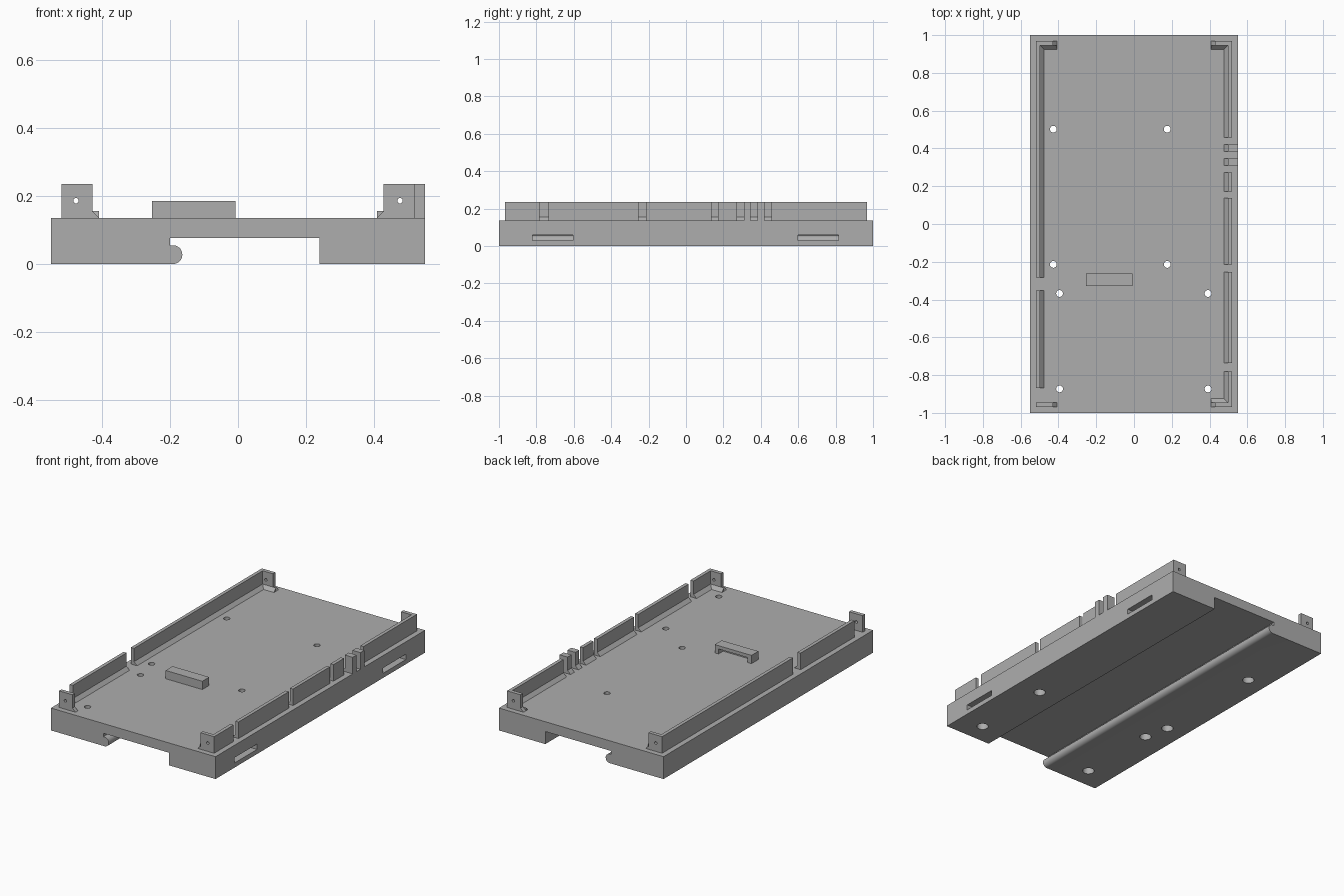
import bpy, bmesh, math
from mathutils import Vector

if "Cube" in bpy.data.objects:
    bpy.data.objects.remove(bpy.data.objects["Cube"])

grey = bpy.data.materials.new("plain grey")
grey.diffuse_color = (0.42, 0.42, 0.42, 1)
grey.use_nodes = True
grey.node_tree.nodes["Principled BSDF"].inputs["Base Color"].default_value = grey.diffuse_color

BASE_TOP, WALL_TOP, FIL = 0.135, 0.235, 0.02
OUT, INN, END = 0.518, 0.497, 0.428    # wall outer face, inner face, tab end
Y_OUT, Y_IN = 0.968, 0.945             # tab outer and inner faces


def prism(name, pts, axis, a, b):
    """Extrude a 2D profile along an axis: x uses (y,z), y uses (x,z), z uses (x,y)."""
    put = {"x": lambda p, t: (t, p[0], p[1]),
           "y": lambda p, t: (p[0], t, p[1]),
           "z": lambda p, t: (p[0], p[1], t)}[axis]
    bm = bmesh.new()
    face = bm.faces.new([bm.verts.new(put(p, a)) for p in pts])
    geo = bmesh.ops.extrude_face_region(bm, geom=[face])["geom"]
    move = Vector(put((0, 0), b - a))
    bmesh.ops.translate(bm, vec=move, verts=[g for g in geo if isinstance(g, bmesh.types.BMVert)])
    bmesh.ops.recalc_face_normals(bm, faces=bm.faces)
    mesh = bpy.data.meshes.new(name)
    bm.to_mesh(mesh)
    bm.free()
    mesh.materials.append(grey)
    obj = bpy.data.objects.new(name, mesh)
    bpy.context.collection.objects.link(obj)
    return obj


def rect(x0, x1, y0, y1):
    return [(x0, y0), (x1, y0), (x1, y1), (x0, y1)]


def circle(x, y, r, n=24):
    return [(x + r * math.cos(2 * math.pi * i / n), y + r * math.sin(2 * math.pi * i / n))
            for i in range(n)]


def cut(obj, cutters):
    """Subtract the cutters, then throw them away."""
    bpy.context.view_layer.objects.active = obj
    for c in cutters:
        c.hide_render = True
        m = obj.modifiers.new("cut", "BOOLEAN")
        m.operation, m.object, m.solver = "DIFFERENCE", c, "EXACT"
        bpy.ops.object.modifier_apply(modifier=m.name)
        bpy.data.objects.remove(c)


# base plate: two feet, a channel between them and a rounded lip on the left foot
R = 0.0275
lip = [(-0.191 + R * math.cos(t), R + R * math.sin(t))
       for t in [math.pi * (i / 14 - 0.5) for i in range(15)]]
profile = ([(-0.55, 0)] + lip +
           [(-0.2, 2 * R), (-0.2, 0.076), (0.24, 0.076), (0.24, 0), (0.55, 0),
            (0.55, BASE_TOP), (-0.55, BASE_TOP)])
base = prism("base_plate", profile, "y", -1, 1)

# screw holes, wider from below inside the feet
holes = [(x, y) for x in (-0.427, 0.176) for y in (0.502, -0.214)]
holes += [(x, y) for x in (-0.394, 0.392) for y in (-0.368, -0.873)]
cutters = [prism("hole", circle(x, y, 0.018), "z", -0.1, 0.3) for x, y in holes]
cutters += [prism("head_recess", circle(x, y, 0.033), "z", -0.1, 0.076)
            for x, y in holes if x != 0.176]
# strap slots through the right foot
cutters += [prism("slot", rect(y - 0.108, y + 0.108, 0.028, 0.06), "x", 0.15, 0.7)
            for y in (-0.712, 0.708)]
cut(base, cutters)


def wall_profile(outer, inner, s=1):
    """Upright wall with a sloped foot on its inner side."""
    foot = inner + math.copysign(FIL, inner - outer)
    return [(s * x, z) for x, z in [(outer, BASE_TOP), (outer, WALL_TOP), (inner, WALL_TOP),
                                    (inner, BASE_TOP + FIL), (foot, BASE_TOP)]]


# long side walls, broken by openings
walls = [("left_wall", -1, OUT, [(-0.282, Y_OUT), (-0.867, -0.353)]),
         ("right_wall", 1, OUT, [(0.458, Y_OUT), (0.172, 0.272), (-0.214, 0.137),
                                 (-0.735, -0.254), (-Y_OUT, -0.782)]),
         ("right_post", 1, 0.55, [(0.383, 0.42), (0.309, 0.346)])]
for name, side, outer, spans in walls:
    for y0, y1 in spans:
        prism(name, wall_profile(outer, INN, side), "y", y0, y1)

# corner tabs with a small cross hole
for sx in (-1, 1):
    for sy in (-1, 1):
        tab = prism("corner_tab", wall_profile(OUT, END, sx), "y", sy * Y_IN, sy * Y_OUT)
        cut(tab, [prism("tab_hole", circle(sx * 0.476, 0.186, 0.008, 16), "y", sy * 0.9, sy * 1.05)])
        if (sx, sy) != (-1, -1):
            # sloped foot along the inner face of the tab
            foot = [(sy * Y_IN, BASE_TOP), (sy * Y_IN, BASE_TOP + FIL), (sy * (Y_IN - FIL), BASE_TOP)]
            prism("tab_foot", foot, "x", sx * INN, sx * (END - FIL))

# catch block, hollowed from the back
catch = prism("catch_block", rect(-0.253, -0.008, -0.329, -0.263), "z", BASE_TOP, 0.185)
cut(catch, [prism("hollow", rect(-0.228, -0.033, -0.307, -0.2), "z", 0.1, 0.165)])

# smooth the round surfaces, keep the edges sharp
bpy.ops.object.select_all(action="DESELECT")
for o in bpy.context.collection.objects:
    o.select_set(True)
bpy.context.view_layer.objects.active = base
bpy.ops.object.shade_smooth_by_angle(angle=math.radians(30))
